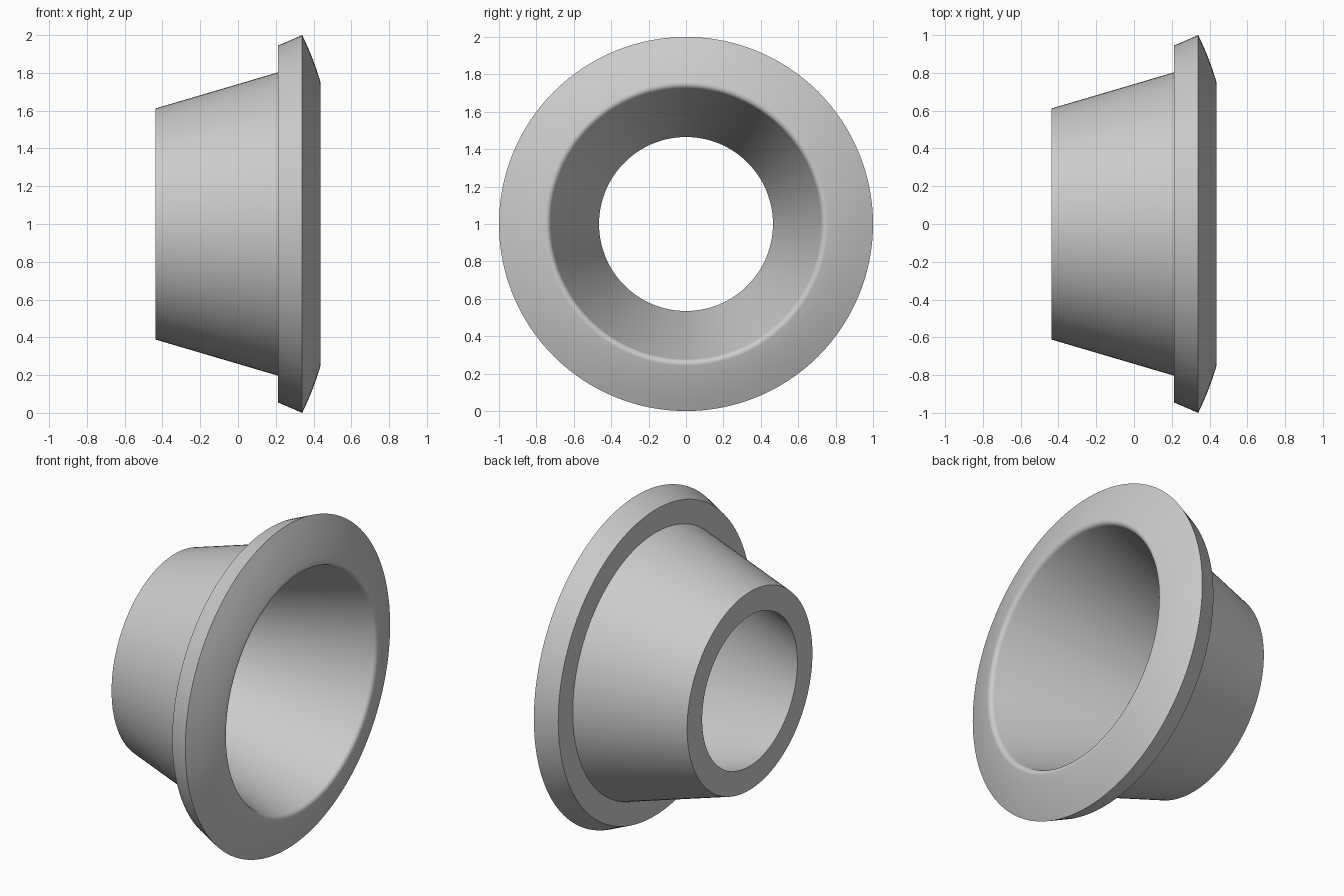
import bpy, bmesh
from math import radians, cos, sin, pi
from mathutils import Vector

cube = bpy.data.objects.get("Cube")
if cube:
    bpy.data.objects.remove(cube, do_unlink=True)

# Single grey finish
grey = bpy.data.materials.new("plain_grey")
grey.use_nodes = True
colour = (0.6, 0.6, 0.6, 1)
grey.diffuse_color = colour
grey.node_tree.nodes["Principled BSDF"].inputs["Base Color"].default_value = colour

SEGMENTS = 128
AXIS_HEIGHT = 1.0

# Profile as (position along axis, radius): tapered sleeve, step, rim, domed face
profile = [(-0.436, 0.465), (-0.436, 0.612), (0.212, 0.803), (0.212, 0.945),
           (0.34, 1.0), (0.368, 0.94), (0.393, 0.88), (0.415, 0.82)]

# Rounded lip where the domed face turns into the tapered bore
for i in range(9):
    a = radians(18 - 91 * i / 8)
    profile.append((0.408 + 0.028 * cos(a), 0.75 + 0.028 * sin(a)))

# Revolve the closed profile around the x axis
bm = bmesh.new()
verts = [bm.verts.new((x, 0, AXIS_HEIGHT + r)) for x, r in profile]
edges = [bm.edges.new((verts[i - 1], verts[i])) for i in range(len(verts))]
bmesh.ops.spin(bm, geom=verts + edges, cent=(0, 0, AXIS_HEIGHT), axis=(1, 0, 0),
               angle=2 * pi, steps=SEGMENTS, use_merge=True)
bmesh.ops.remove_doubles(bm, verts=bm.verts[:], dist=0.0001)
bmesh.ops.recalc_face_normals(bm, faces=bm.faces[:])

mesh = bpy.data.meshes.new("flanged_sleeve")
bm.to_mesh(mesh)
bm.free()
mesh.materials.append(grey)
sleeve = bpy.data.objects.new("flanged_sleeve", mesh)
bpy.context.collection.objects.link(sleeve)

# Smooth round surfaces, crisp step and rim edges
bpy.ops.object.select_all(action='DESELECT')
sleeve.select_set(True)
bpy.context.view_layer.objects.active = sleeve
bpy.ops.object.shade_smooth_by_angle(angle=radians(30))
